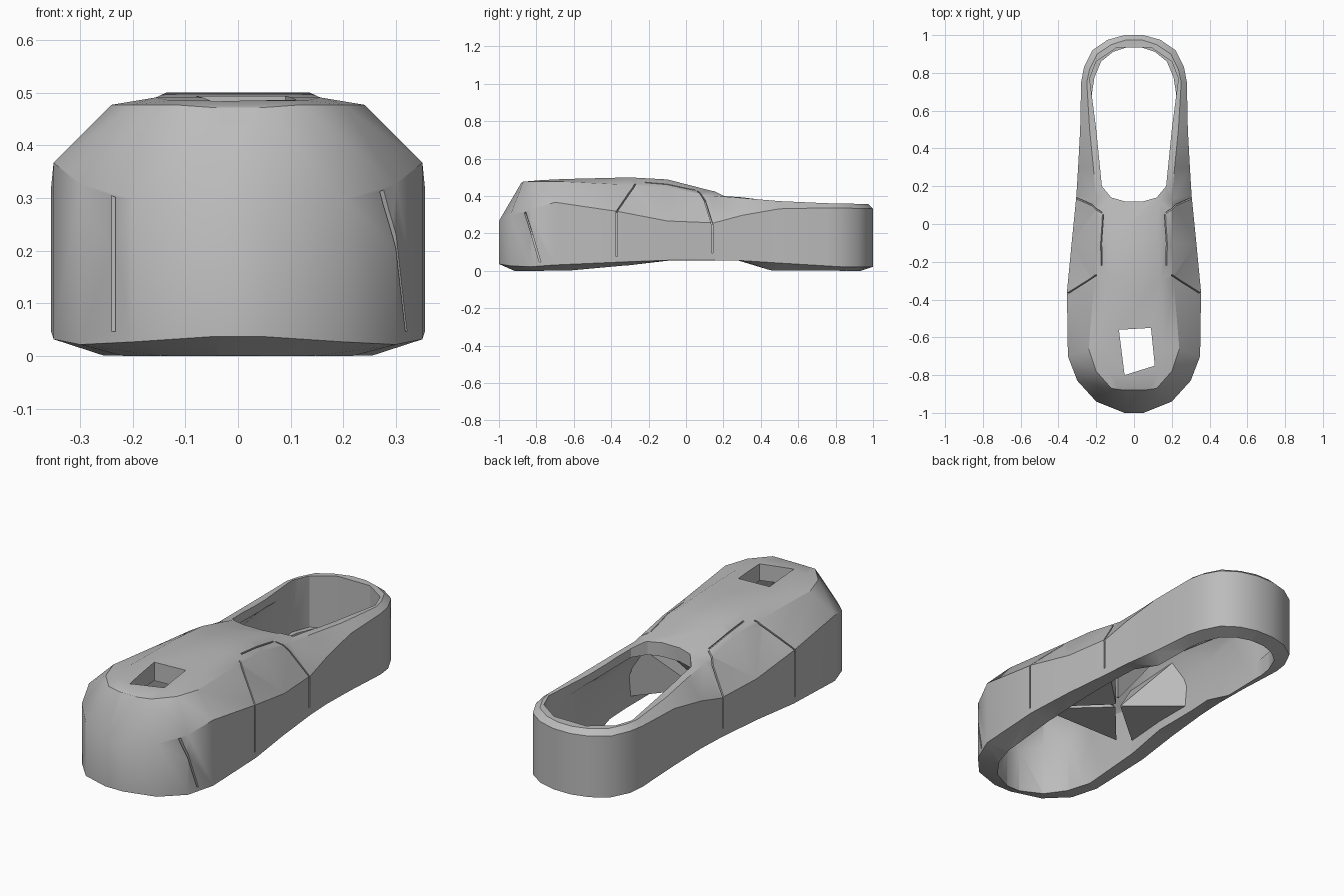
import bpy, bmesh, math
from mathutils import Vector
from mathutils.bvhtree import BVHTree

old = bpy.data.objects.get("Cube")
if old:
    bpy.data.objects.remove(old, do_unlink=True)

grey = bpy.data.materials.new("plain_grey")
grey.use_nodes = True
colour = (0.5, 0.5, 0.5, 1)
grey.diffuse_color = colour
grey.node_tree.nodes["Principled BSDF"].inputs["Base Color"].default_value = colour


def loft(bm, sections):
    """Closed solid through sections that all have the same even point count."""
    rings = [[bm.verts.new(p) for p in s] for s in sections]
    n = len(rings[0])
    faces = []
    for a, b in zip(rings, rings[1:]):
        for j in range(n):
            k = (j + 1) % n
            faces.append(bm.faces.new((a[j], a[k], b[k], b[j])))
    for ring in (rings[0], rings[-1]):
        for j in range(n // 2 - 1):
            faces.append(bm.faces.new((ring[j], ring[j + 1], ring[n - 2 - j], ring[n - 1 - j])))
    bmesh.ops.recalc_face_normals(bm, faces=faces)


def make(name, solids):
    bm = bmesh.new()
    for sections in solids:
        loft(bm, sections)
    bmesh.ops.triangulate(bm, faces=bm.faces[:])
    mesh = bpy.data.meshes.new(name)
    bm.to_mesh(mesh)
    bm.free()
    mesh.materials.append(grey)
    obj = bpy.data.objects.new(name, mesh)
    bpy.context.collection.objects.link(obj)
    return obj


def subtract(obj, cutter):
    mod = obj.modifiers.new("cut", "BOOLEAN")
    mod.operation, mod.solver, mod.object = "DIFFERENCE", "EXACT", cutter
    mod.use_self = True
    bpy.context.view_layer.update()
    result = bpy.data.meshes.new_from_object(obj.evaluated_get(bpy.context.evaluated_depsgraph_get()))
    obj.modifiers.clear()
    obj.data = result
    bpy.data.objects.remove(cutter, do_unlink=True)


def mirrored(half):
    return half + [(-x, y, z) for x, y, z in reversed(half)]


def prism(outline, low, high):
    return [[(x, y, z) for x, y in outline] for z in (low, high)]


# Stations from toe to heel: wall half width, wall y, wall foot, shoulder height,
# top half width, top y, top height, crown rise
stations = [
    (.05, -1, .04, .27, .05, -.88, .475, 0),
    (.2, -.94, .03, .3, .12, -.87, .48, 0),
    (.3, -.83, .025, .33, .2, -.78, .48, .008),
    (.35, -.7, .035, .37, .24, -.66, .48, .014),
    (.355, -.36, .05, .32, .21, -.3, .463, .04),
    (.33, -.1, .06, .27, .2, -.1, .45, .042),
    (.305, .15, .06, .26, .2, .13, .405, .028),
    (.296, .3, .058, .3, .215, .3, .393, .007),
    (.285, .5, .045, .335, .235, .5, .376, 0),
    (.28, .75, .03, .34, .25, .75, .365, 0),
    (.265, .83, .025, .34, .235, .82, .363, 0),
    (.22, .92, .025, .337, .195, .9, .362, 0),
    (.14, .975, .025, .336, .12, .95, .36, 0),
    (.05, 1, .025, .335, .04, .975, .36, 0),
]

outer, inner = [], []
for w, y, foot, shoulder, tw, ty, top, crown in stations:
    arch = .058 if -.3 < y < .4 else .03 if -.5 < y < -.3 else .002
    sx, sy = (.73, .92) if y < 0 else (.79, .935)
    ceiling = top - (.075 if y < -.3 else .04)
    outer.append(mirrored([(w * (sx - .02), y * (sy - .005), arch), (w, y, foot),
                           (w, y, shoulder), (tw, ty, top), (tw * .65, ty, top + crown)]))
    inner.append(mirrored([(w * sx, y * sy, -.1), (w * sx, y * sy, shoulder - .03),
                           (tw * .85, ty * .93, ceiling)]))

shell = make("shoe_shell", [outer])
skin = BVHTree.FromPolygons([v.co for v in shell.data.vertices],
                            [tuple(p.vertices) for p in shell.data.polygons])

# Hollow underside
subtract(shell, make("cavity_cutter", [inner]))

# Heel opening and small toe window
heel_half = [(.05, .12), (.12, .14), (.17, .2), (.2, .5), (.235, .77), (.2, .86), (.09, .935)]
heel_outline = heel_half + [(-x, y) for x, y in reversed(heel_half)]
subtract(shell, make("heel_opening_cutter", [prism(heel_outline, .1, .7)]))
toe_outline = [(-.08, -.56), (-.05, -.8), (.11, -.75), (.09, -.55)]
subtract(shell, make("toe_window_cutter", [prism(toe_outline, .3, .7)]))


def groove(path, side, width, flip):
    """Thin channel that follows the outer skin along a path."""
    points = [Vector(a).lerp(Vector(b), t / 4) for a, b in zip(path, path[1:]) for t in range(4)]
    points.append(Vector(path[-1]))
    offset = Vector(side) * width
    sections = []
    for p in points:
        core = Vector((0, p.y, min(p.z, .2)))
        away = (p - core).normalized()
        hit = skin.ray_cast(core + away, -away)[0] or p
        low, high = hit - away * .018, hit + away * .02
        quad = [low - offset, low + offset, high + offset, high - offset]
        sections.append([(q.x * flip, q.y, q.z) for q in quad])
    return sections


# Panel seams: path, width direction, sides
seams = [
    ([(.355, -.37, .08), (.355, -.37, .32), (.2, -.27, .47)], (0, 1, 0), (1, -1)),
    ([(.307, .14, .1), (.307, .14, .25), (.22, .1, .38), (.17, .06, .43)], (0, 1, 0), (1, -1)),
    ([(.168, .05, .44), (.168, -.22, .47)], (1, 0, 0), (1, -1)),
    ([(.325, -.78, .05), (.28, -.86, .32)], (0, 1, 0), (1,)),
    ([(.245, -.9, .05), (.245, -.9, .31)], (0, 1, 0), (-1,)),
]
for path, side, flips in seams:
    subtract(shell, make("seam_cutter", [groove(path, side, .004, s) for s in flips]))


# Wedge-shaped backs of the panels, meeting near the middle of the underside
def wedge(base, tip):
    centre = sum((Vector(p) for p in base), Vector()) / len(base)
    point = [Vector(tip) + (Vector(p) - centre) * .03 for p in base]
    return [point, base]


side_base = [(.29, -.35, .1), (.27, .13, .1), (.2, .09, .36), (.24, -.3, .38)]
top_base = [(.18, -.27, .43), (.15, .06, .4), (-.15, .06, .4), (-.18, -.27, .43)]
front_base = [(.24, -.42, .14), (.2, -.48, .4), (-.2, -.48, .4), (-.24, -.42, .14)]
make("panel_backs", [
    wedge([(s * x, y, z) for x, y, z in side_base], (s * .02, -.12, .12)) for s in (1, -1)
] + [wedge(top_base, (0, -.12, .16)), wedge(front_base, (0, -.15, .12))])

# Rest on the ground and smooth the gentle bends
floor = min(v.co.z for v in shell.data.vertices)
for v in shell.data.vertices:
    v.co.z -= floor
bpy.ops.object.select_all(action="DESELECT")
shell.select_set(True)
bpy.context.view_layer.objects.active = shell
bpy.ops.object.shade_smooth_by_angle(angle=math.radians(33))
